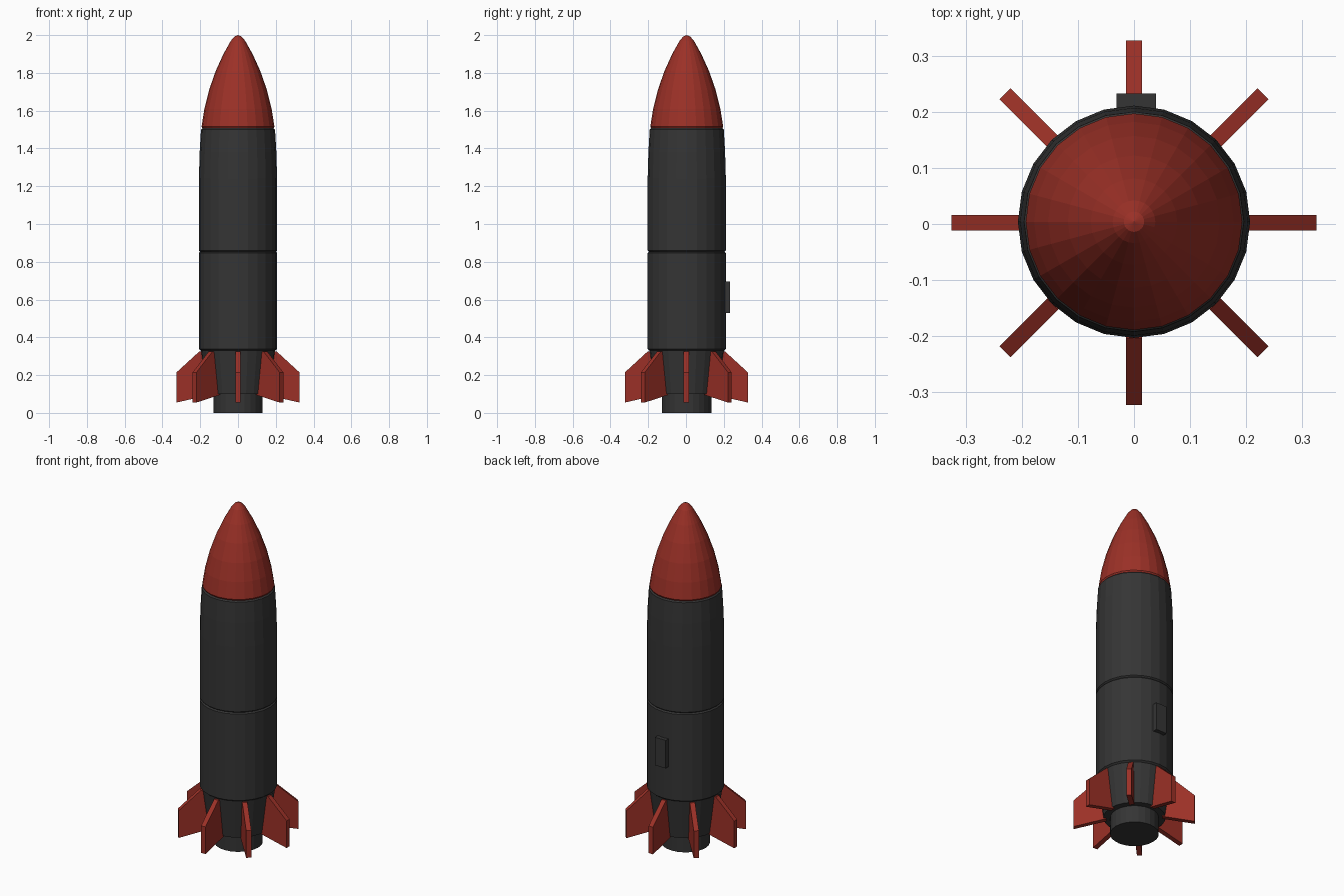
import bpy, bmesh, math
from mathutils import Matrix

if "Cube" in bpy.data.objects:
    bpy.data.objects.remove(bpy.data.objects["Cube"])

CENTRE_Y = 0.004
SIDES = 24


def material(name, rgb):
    m = bpy.data.materials.new(name)
    m.diffuse_color = (*rgb, 1)
    m.use_nodes = True
    m.node_tree.nodes["Principled BSDF"].inputs["Base Color"].default_value = m.diffuse_color
    return m


RED = material("dark red", (0.33, 0.03, 0.02))
GREY = material("charcoal", (0.035, 0.035, 0.035))


def finish(name, bm, mat):
    bmesh.ops.recalc_face_normals(bm, faces=bm.faces)
    mesh = bpy.data.meshes.new(name)
    bm.to_mesh(mesh)
    bm.free()
    mesh.materials.append(mat)
    ob = bpy.data.objects.new(name, mesh)
    bpy.context.collection.objects.link(ob)
    return ob


def lathe(name, profile, mat):
    """Closed faceted solid from (radius, z) points, bottom to top."""
    bm = bmesh.new()
    rings = []
    for r, z in profile:
        if r == 0:
            rings.append([bm.verts.new((0, CENTRE_Y, z))] * SIDES)
        else:
            rings.append([bm.verts.new((r * math.cos(i * math.tau / SIDES),
                                        CENTRE_Y + r * math.sin(i * math.tau / SIDES), z))
                          for i in range(SIDES)])
    for a, b in zip(rings, rings[1:]):
        for i in range(SIDES):
            j = (i + 1) % SIDES
            quad = list(dict.fromkeys((a[i], a[j], b[j], b[i])))
            bm.faces.new(quad)
    for ring in (rings[0], rings[-1]):
        if len(set(ring)) > 2:
            bm.faces.new(ring)
    return finish(name, bm, mat)


# Hull, from the engine up to the nose
lathe("engine_nozzle", [(0.130, 0), (0.130, 0.105)], GREY)
lathe("tail_skirt", [(0.166, 0.10), (0.198, 0.335)], GREY)
lathe("lower_stage", [(0.197, 0.33), (0.207, 0.338), (0.207, 0.846), (0.199, 0.854)], GREY)
lathe("upper_stage", [(0.199, 0.852), (0.207, 0.860), (0.207, 1.24), (0.203, 1.38),
                      (0.196, 1.50), (0.188, 1.508)], GREY)
lathe("nose_cone", [(0.188, 1.505), (0.193, 1.515), (0.178, 1.61), (0.153, 1.71),
                    (0.118, 1.81), (0.077, 1.90), (0.038, 1.97), (0.018, 1.993), (0, 2.0)], RED)

# Eight tail fins
FIN = [(0.15, 0.095), (0.325, 0.055), (0.325, 0.215), (0.205, 0.325), (0.15, 0.325)]
for k in range(8):
    bm = bmesh.new()
    face = bm.faces.new([bm.verts.new((r, -0.014, z)) for r, z in FIN])
    ext = bmesh.ops.extrude_face_region(bm, geom=[face])
    bmesh.ops.translate(bm, vec=(0, 0.028, 0),
                        verts=[v for v in ext["geom"] if isinstance(v, bmesh.types.BMVert)])
    bm.transform(Matrix.Translation((0, 0.002, 0)) @ Matrix.Rotation(k * math.pi / 4, 4, "Z"))
    finish(f"tail_fin_{k + 1}", bm, RED)

# Access hatch on the back
bm = bmesh.new()
bmesh.ops.create_cube(bm, size=1, matrix=Matrix.Translation((0.004, 0.212, 0.612))
                      @ Matrix.Diagonal((0.07, 0.042, 0.165, 1)))
finish("access_hatch", bm, GREY)
